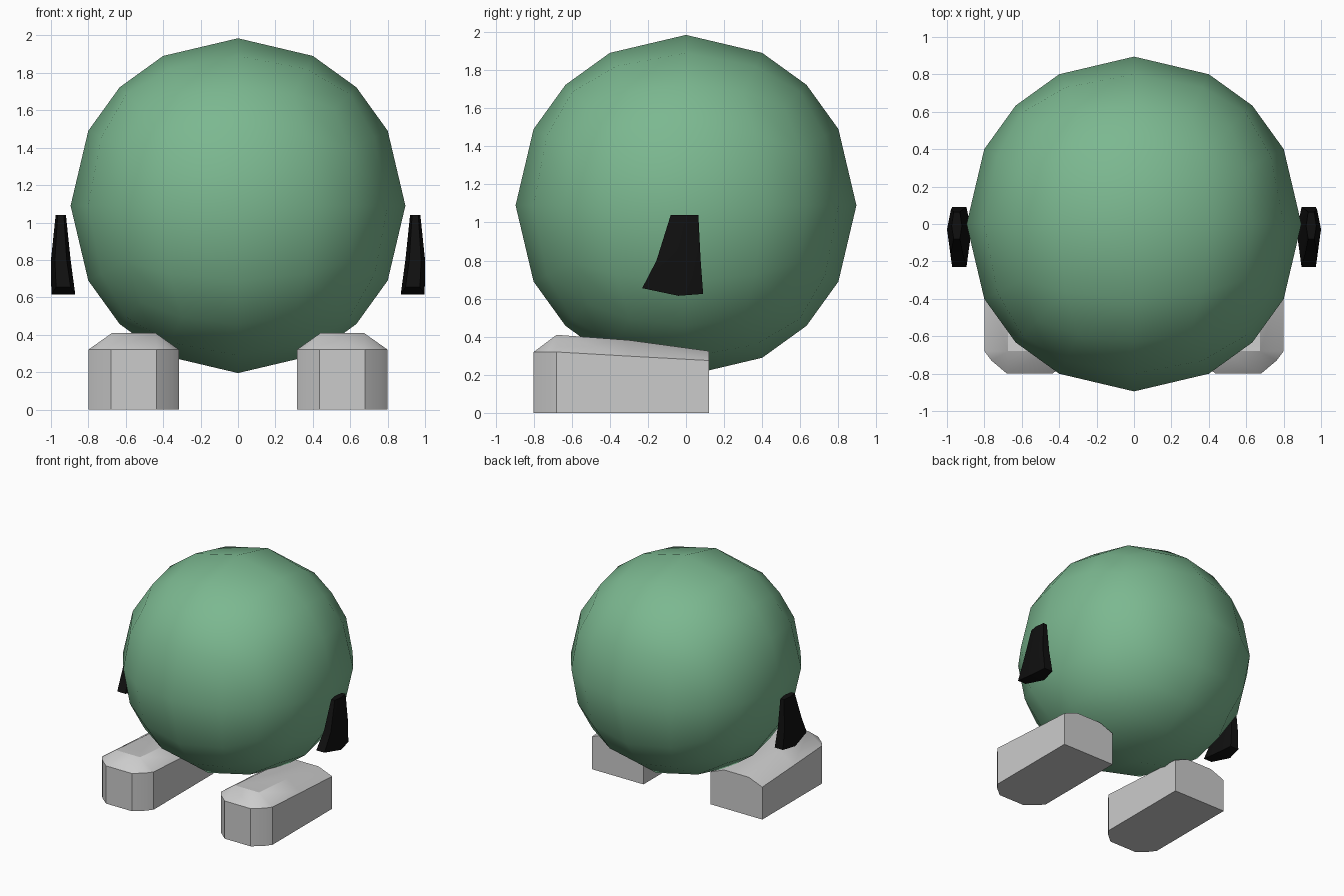
import bpy, bmesh, math
from mathutils import Vector

if "Cube" in bpy.data.objects:
    bpy.data.objects.remove(bpy.data.objects["Cube"])


def material(name, color):
    m = bpy.data.materials.new(name)
    m.diffuse_color = color
    m.use_nodes = True
    m.node_tree.nodes["Principled BSDF"].inputs["Base Color"].default_value = m.diffuse_color
    return m


def finish(bm, name, mat=None, angle=30):
    bmesh.ops.recalc_face_normals(bm, faces=bm.faces)
    me = bpy.data.meshes.new(name)
    bm.to_mesh(me)
    bm.free()
    ob = bpy.data.objects.new(name, me)
    bpy.context.collection.objects.link(ob)
    if mat:
        me.materials.append(mat)
    bpy.ops.object.select_all(action='DESELECT')
    ob.select_set(True)
    bpy.context.view_layer.objects.active = ob
    bpy.ops.object.shade_smooth_by_angle(angle=math.radians(angle))
    return ob


def bridge(bm, low, high):
    n = len(low)
    for i in range(n):
        j = (i + 1) % n
        bm.faces.new((low[i], low[j], high[j], high[i]))


green = material("green", (0.2, 0.48, 0.28, 1))
black = material("black", (0.005, 0.005, 0.005, 1))

# Body: evenly gridded cube pushed out to a sphere
bm = bmesh.new()
bmesh.ops.create_cube(bm, size=2)
bmesh.ops.subdivide_edges(bm, edges=bm.edges[:], cuts=3, use_grid_fill=True)
for v in bm.verts:
    v.co = v.co.normalized() * 0.895 + Vector((0, 0, 1.09))
finish(bm, "body", green, 40)


# Foot: vertical walls, then a sloping chamfer up to a narrower top
def foot(side, name):
    cx = 0.5575
    # half width, y, rim height; from the back along one side to the toe
    rim = [(0.2425, 0.12, 0.275), (0.2425, -0.30, 0.298), (0.2425, -0.68, 0.32),
           (0.205, -0.73, 0.32), (0.122, -0.80, 0.32)]
    top = [(0.115, 0.12, 0.325), (0.115, -0.30, 0.382), (0.115, -0.68, 0.41)]
    bm = bmesh.new()

    def row(pts, s, flat=False):
        return [bm.verts.new((side * (cx + s * w), y, 0 if flat else z)) for w, y, z in pts]

    rr, rl = row(rim, 1), row(rim, -1)
    br, bl = row(rim, 1, True), row(rim, -1, True)
    tr, tl = row(top, 1), row(top, -1)
    bridge(bm, br + bl[::-1], rr + rl[::-1])
    bm.faces.new(br + bl[::-1])
    for r, t in ((rr, tr), (rl, tl)):
        for i in range(2):
            bm.faces.new((r[i], r[i + 1], t[i + 1], t[i]))
        bm.faces.new((r[2], r[3], t[2]))
        bm.faces.new((r[3], r[4], t[2]))
    for i in range(2):
        bm.faces.new((tr[i], tr[i + 1], tl[i + 1], tl[i]))
    bm.faces.new((rr[4], rl[4], tl[2], tr[2]))
    bm.faces.new((rr[0], tr[0], tl[0], rl[0]))
    finish(bm, name)


# Hand: three six-sided sections, flaring forward at the bottom
def hand(side, name):
    # inner x, outer x, then (y, z) of front, middle and back
    sections = [
        (0.87, 0.998, (-0.23, 0.655), (-0.04, 0.615), (0.09, 0.625)),
        (0.895, 1.0, (-0.155, 0.80), (-0.03, 0.80), (0.077, 0.80)),
        (0.92, 0.975, (-0.08, 1.04), (-0.01, 1.04), (0.065, 1.04)),
    ]
    bm = bmesh.new()
    rings = []
    for xi, xo, f, m, b in sections:
        d = 0.2 * (xo - xi)
        pts = [(xi + d, f), (xi, m), (xi + d, b), (xo - d, b), (xo, m), (xo - d, f)]
        rings.append([bm.verts.new((side * x, y, z)) for x, (y, z) in pts])
    for low, high in zip(rings, rings[1:]):
        bridge(bm, low, high)
    bm.faces.new(rings[-1])
    # bottom is folded along its middle
    a = rings[0]
    bm.faces.new((a[0], a[1], a[4], a[5]))
    bm.faces.new((a[1], a[2], a[3], a[4]))
    finish(bm, name, black)


for side, label in ((-1, "left"), (1, "right")):
    foot(side, label + "_foot")
    hand(side, label + "_hand")
